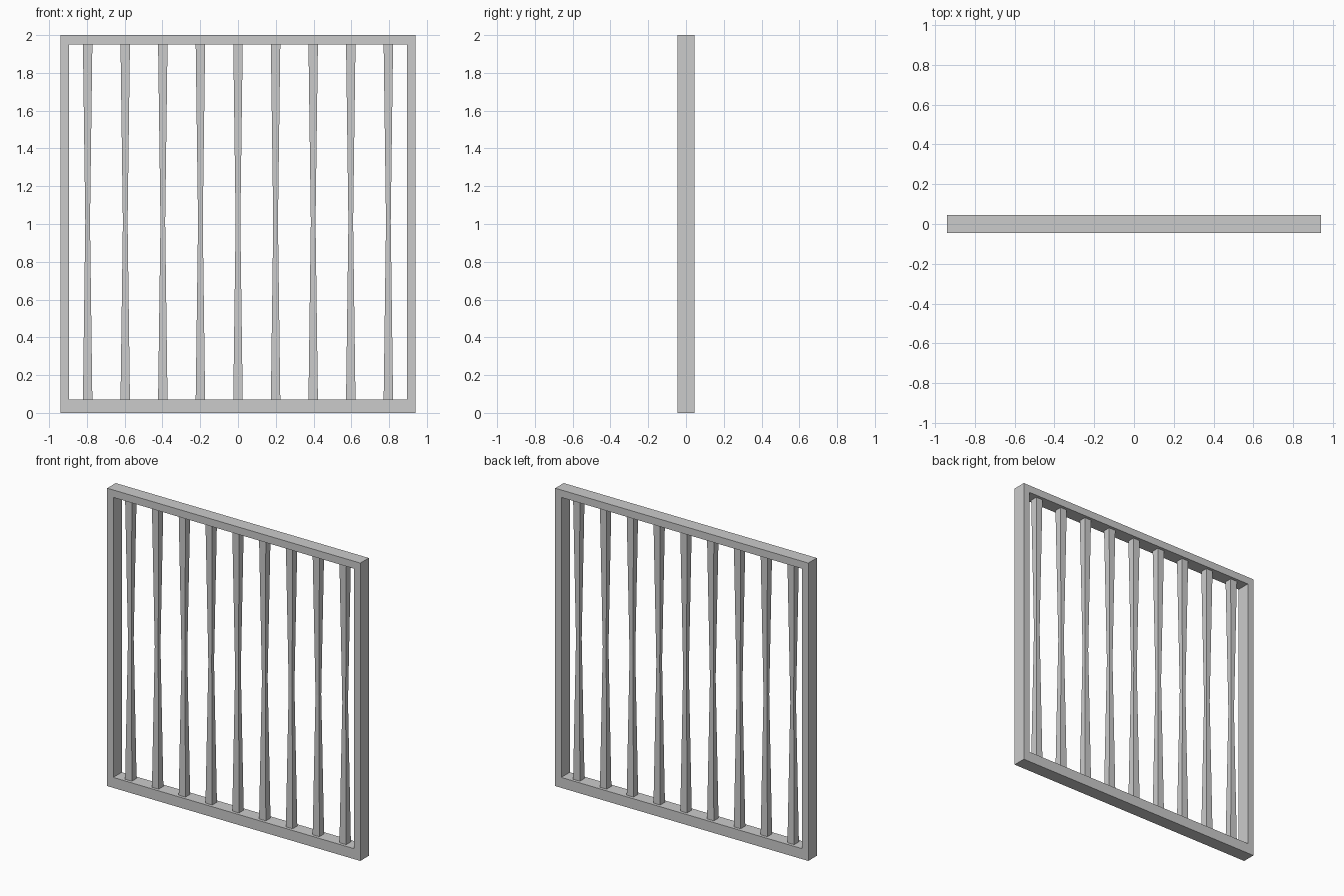
import bpy, bmesh

if "Cube" in bpy.data.objects:
    bpy.data.objects.remove(bpy.data.objects["Cube"])

HALF_W, HALF_D, HEIGHT = 0.94, 0.045, 2.0
IN_X, IN_Z0, IN_Z1 = 0.895, 0.07, 1.95


def make_object(name, bm):
    bmesh.ops.recalc_face_normals(bm, faces=bm.faces)
    mesh = bpy.data.meshes.new(name)
    bm.to_mesh(mesh)
    bm.free()
    obj = bpy.data.objects.new(name, mesh)
    bpy.context.collection.objects.link(obj)
    return obj


def rect_xz(x, z0, z1):
    return [(-x, z0), (x, z0), (x, z1), (-x, z1)]


# Outer frame: mitred rectangular ring lofted through its four corners
bm = bmesh.new()
corners = []
for (ox, oz), (ix, iz) in zip(rect_xz(HALF_W, 0, HEIGHT), rect_xz(IN_X, IN_Z0, IN_Z1)):
    corners.append([bm.verts.new(p) for p in (
        (ox, -HALF_D, oz), (ox, HALF_D, oz), (ix, HALF_D, iz), (ix, -HALF_D, iz))])
for i in range(4):
    a, b = corners[i], corners[(i + 1) % 4]
    for j in range(4):
        k = (j + 1) % 4
        bm.faces.new((a[j], a[k], b[k], b[j]))
make_object("outer_frame", bm)


def make_bar(name, x):
    """Square bar, narrowing to a waist at mid height."""
    bm = bmesh.new()
    rings = []
    for z, h in ((IN_Z0, 0.025), ((IN_Z0 + IN_Z1) / 2, 0.0125), (IN_Z1, 0.025)):
        rings.append([bm.verts.new((x + sx * h, sy * h, z))
                      for sx, sy in ((-1, -1), (1, -1), (1, 1), (-1, 1))])
    for lo, hi in zip(rings, rings[1:]):
        for j in range(4):
            k = (j + 1) % 4
            bm.faces.new((lo[j], lo[k], hi[k], hi[j]))
    bm.faces.new(rings[0])
    bm.faces.new(rings[-1])
    make_object(name, bm)


# Nine evenly spaced upright bars
for i in range(9):
    make_bar(f"upright_bar_{i + 1}", (i - 4) * 0.199)
